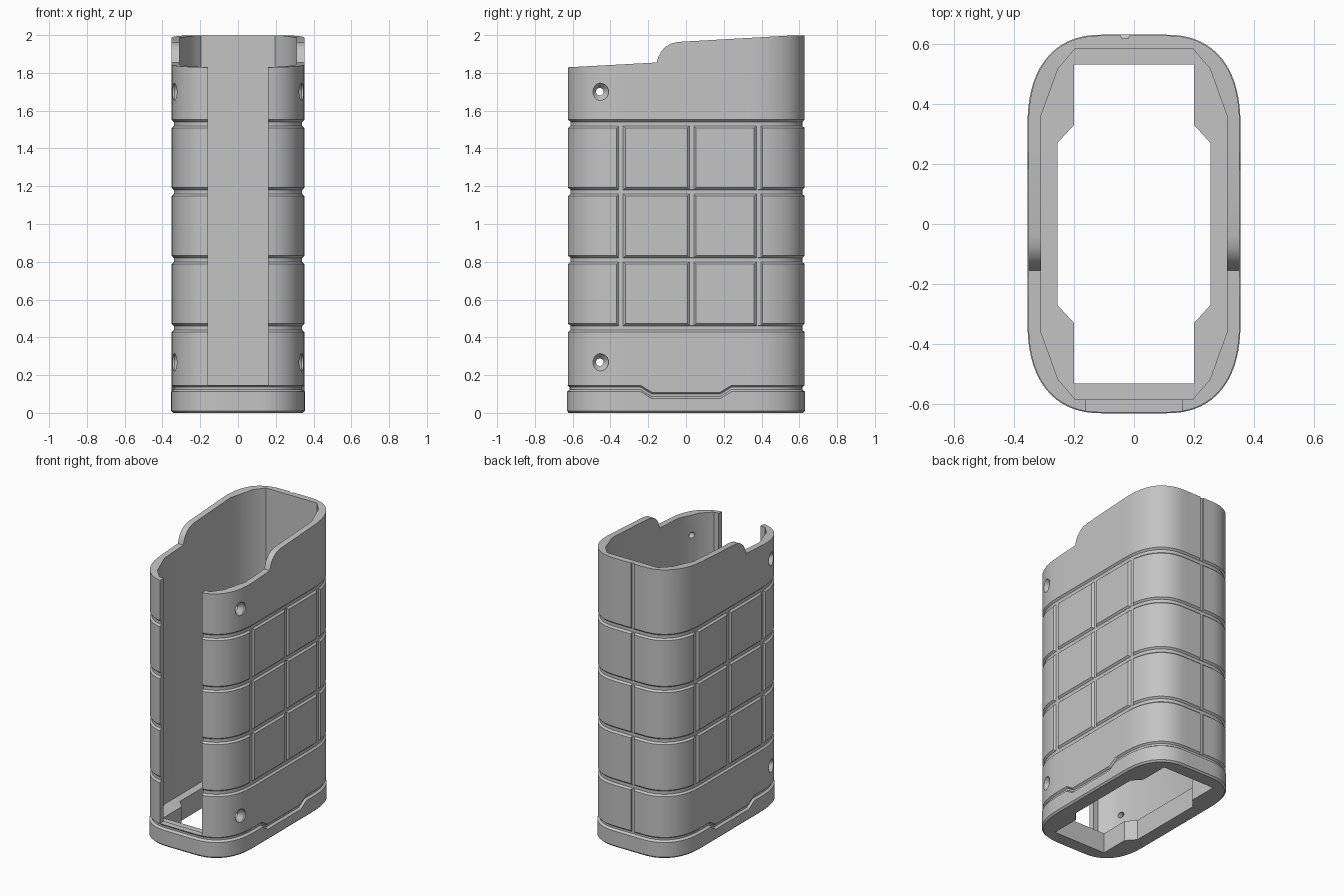
import bpy
import bmesh
from math import sin, cos, pi, radians
from mathutils import Vector

default = bpy.data.objects.get("Cube")
if default:
    bpy.data.objects.remove(default, do_unlink=True)

grey = bpy.data.materials.new("plain grey")
grey.use_nodes = True
tone = (0.55, 0.55, 0.55, 1)
grey.diffuse_color = tone
grey.node_tree.nodes["Principled BSDF"].inputs["Base Color"].default_value = tone


def solid(name, rings):
    """Closed solid lofted through rings of equal point count."""
    bm = bmesh.new()
    loops = [[bm.verts.new(p) for p in ring] for ring in rings]
    n = len(loops[0])
    for a, b in zip(loops, loops[1:]):
        for i in range(n):
            j = (i + 1) % n
            bm.faces.new((a[i], a[j], b[j], b[i]))
    bm.faces.new(loops[0])
    bm.faces.new(loops[-1])
    bmesh.ops.recalc_face_normals(bm, faces=bm.faces)
    mesh = bpy.data.meshes.new(name)
    bm.to_mesh(mesh)
    bm.free()
    obj = bpy.data.objects.new(name, mesh)
    obj.data.materials.append(grey)
    bpy.context.collection.objects.link(obj)
    return obj


def prism(name, outline, z0, z1):
    return solid(name, [[(x, y, z) for x, y in outline] for z in (z0, z1)])


def four_way(quarter):
    """Mirror a quarter outline (from +x side to +y side) into a full loop."""
    half = quarter + [(-x, y) for x, y in reversed(quarter)]
    return half + [(x, -y) for x, y in reversed(half)]


# Rounded outline of the sleeve
quarter = [(0.352, 0.18), (0.352, 0.24)]
steps = 18
for i in range(steps + 1):
    a = pi / 2 * i / steps
    quarter.append((0.1 + 0.252 * max(cos(a), 0) ** 0.83,
                    0.32 + 0.308 * max(sin(a), 0) ** 0.83))
outline = [Vector(p) for p in four_way(quarter)]
normals = []
for i, p in enumerate(outline):
    t = outline[(i + 1) % len(outline)] - outline[i - 1]
    normals.append(Vector((t.y, -t.x)).normalized())


def wall_ring(offset, z, dips=False):
    ring = []
    for p, n in zip(outline, normals):
        q = p + n * offset
        drop = min(max((0.24 - abs(p.y)) / 0.06, 0), 1) * 0.037 if dips else 0
        ring.append((q.x, q.y, z - drop))
    return ring


# Outer wall: base band, dipped parting groove, four horizontal grooves
DEPTH = 0.012
rings = [wall_ring(-0.008, 0), wall_ring(0.003, 0.011),
         wall_ring(0.003, 0.112, True), wall_ring(-DEPTH, 0.123, True),
         wall_ring(-DEPTH, 0.136, True), wall_ring(0, 0.146, True)]
groove_heights = [0.45, 0.81, 1.17, 1.53]
for z in groove_heights:
    rings += [wall_ring(0, z - 0.022), wall_ring(-DEPTH, z - 0.011),
              wall_ring(-DEPTH, z + 0.011), wall_ring(0, z + 0.022)]
rings.append(wall_ring(0, 2.1))
sleeve = solid("sleeve", rings)

cutters = []

# Sloping top edge with a curved shoulder
top_line = [(-0.8, 1.82), (-0.155, 1.855), (-0.147, 1.883), (-0.132, 1.912),
            (-0.11, 1.937), (-0.08, 1.955), (-0.04, 1.964), (0.56, 1.998),
            (0.8, 2.0), (0.8, 2.3), (-0.8, 2.3)]
cutters.append(solid("top_cutter", [[(x, y, z) for y, z in top_line] for x in (-0.6, 0.6)]))

# Inner cavity, floor opening and open front slot
cutters.append(prism("cavity_cutter",
                     four_way([(0.31, 0.36), (0.253, 0.518), (0.195, 0.585)]), 0.14, 2.4))
cutters.append(prism("floor_cutter",
                     four_way([(0.255, 0.27), (0.2, 0.33), (0.2, 0.532)]), -0.1, 0.3))
cutters.append(prism("slot_cutter",
                     [(-0.16, -0.8), (0.16, -0.8), (0.16, -0.4), (-0.16, -0.4)], 0.148, 2.4))

# Vertical grooves between the grip pads
for side in (-1, 1):
    for y, x in ((-0.345, 0.351), (0.03, 0.352), (0.385, 0.3495)):
        section = [(side * (x - 0.0115), y - 0.012), (side * (x - 0.0115), y + 0.012),
                   (side * (x + 0.02), y + 0.043), (side * (x + 0.02), y - 0.043)]
        cutters.append(prism("pad_groove_cutter", section, 0.446, 1.534))

# Fine seam down the back
seam = [(-0.042, 0.619), (-0.018, 0.619), (-0.013, 0.66), (-0.047, 0.66)]
cutters.append(prism("seam_cutter", seam, 0.13, 2.4))

# Countersunk screw holes
for side in (-1, 1):
    for z in (0.268, 1.7):
        hole = []
        for x, r in ((0.2, 0.02), (0.302, 0.02), (0.335, 0.046), (0.42, 0.046)):
            hole.append([(side * x, -0.456 + r * cos(2 * pi * k / 24),
                          z + r * sin(2 * pi * k / 24)) for k in range(24)])
        cutters.append(solid("screw_hole_cutter", hole))

# Carve the sleeve and discard the cutters
bpy.ops.object.select_all(action="DESELECT")
sleeve.select_set(True)
bpy.context.view_layer.objects.active = sleeve
for cutter in cutters:
    cutter.hide_render = True
    mod = sleeve.modifiers.new("cut", "BOOLEAN")
    mod.operation = "DIFFERENCE"
    mod.solver = "EXACT"
    mod.object = cutter
    bpy.ops.object.modifier_apply(modifier=mod.name)
    bpy.data.objects.remove(cutter, do_unlink=True)

bpy.ops.object.shade_smooth_by_angle(angle=radians(25))
